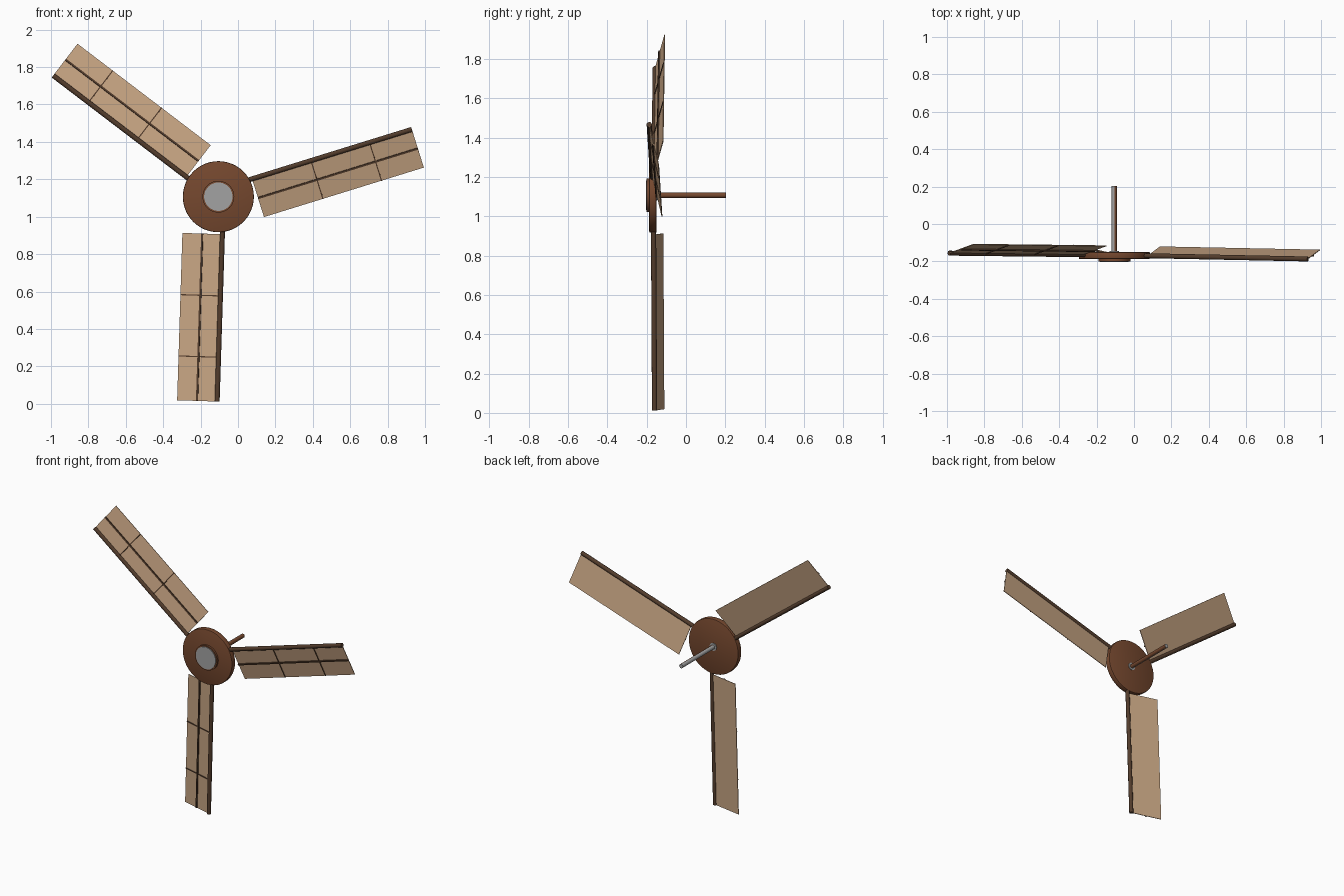
import bpy, bmesh, math
from mathutils import Matrix, Vector

if "Cube" in bpy.data.objects:
    bpy.data.objects.remove(bpy.data.objects["Cube"])

CX, CZ = -0.105, 1.107          # rotor axis


def material(name, rgb):
    m = bpy.data.materials.new(name)
    m.diffuse_color = (*rgb, 1)
    m.use_nodes = True
    m.node_tree.nodes["Principled BSDF"].inputs["Base Color"].default_value = m.diffuse_color
    return m


TAN = material("tan_cloth", (0.58, 0.38, 0.23))
DARK = material("dark_wood", (0.085, 0.045, 0.025))
BROWN = material("hub_wood", (0.18, 0.065, 0.028))
GREY = material("metal", (0.36, 0.36, 0.36))


def finish(bm, name, mats, smooth=False):
    me = bpy.data.meshes.new(name)
    bm.to_mesh(me)
    bm.free()
    ob = bpy.data.objects.new(name, me)
    bpy.context.collection.objects.link(ob)
    for m in mats:
        me.materials.append(m)
    if smooth:
        bpy.ops.object.select_all(action='DESELECT')
        ob.select_set(True)
        bpy.context.view_layer.objects.active = ob
        bpy.ops.object.shade_smooth_by_angle(angle=math.radians(35))
    return ob


def axle_disc(name, r, y0, y1, mat, sides=48, bevel=0.0):
    """Cylinder along y on the rotor axis."""
    bm = bmesh.new()
    bmesh.ops.create_cone(
        bm, cap_ends=True, segments=sides, radius1=r, radius2=r, depth=y1 - y0,
        matrix=Matrix.Translation((CX, (y0 + y1) / 2, CZ)) @ Matrix.Rotation(math.pi / 2, 4, 'X'))
    if bevel:
        rim = [e for e in bm.edges if abs(e.verts[0].co.y - e.verts[1].co.y) < 1e-5]
        bmesh.ops.bevel(bm, geom=rim, offset=bevel, segments=2, profile=0.5, affect='EDGES')
    return finish(bm, name, [mat], True)


def box(name, frame, x0, x1, y0, y1, z0, z1, mat):
    bm = bmesh.new()
    size = Matrix.Diagonal((x1 - x0, y1 - y0, z1 - z0, 1))
    mid = Matrix.Translation(((x0 + x1) / 2, (y0 + y1) / 2, (z0 + z1) / 2))
    bmesh.ops.create_cube(bm, size=1, matrix=frame @ mid @ size)
    return finish(bm, name, [mat])


# hub disc, front boss, inset metal plate and rear collar
axle_disc("hub_disc", 0.19, -0.187, -0.15, BROWN, bevel=0.005)
axle_disc("hub_boss", 0.085, -0.2, -0.186, BROWN)
axle_disc("boss_plate", 0.076, -0.204, -0.199, GREY)
axle_disc("rear_collar", 0.026, -0.152, -0.145, GREY, 24)

# shaft, worn to bare metal on one side
shaft = axle_disc("shaft", 0.014, -0.155, 0.204, GREY, 16)
shaft.data.materials.append(BROWN)
for p in shaft.data.polygons:
    if p.normal.x > 0.05:
        p.material_index = 1


def blade(i, angle, offset, tip_y):
    a = math.radians(angle)
    R0, R1, W = 0.2, 1.095, 0.219
    # local frame: x along the spar, y across the sail, z out of its back
    root_y = -0.166
    u = Vector((math.cos(a), (tip_y - root_y) / R1, math.sin(a))).normalized()
    chord = Vector((math.sin(a) * 0.214, 0.048, -math.cos(a) * 0.214))
    chord = (chord - u * chord.dot(u)).normalized()
    f = Matrix((u, chord, u.cross(chord))).transposed().to_4x4()
    f.translation = (CX - math.sin(a) * offset, root_y, CZ + math.cos(a) * offset)

    # round spar
    bm = bmesh.new()
    s0 = 0.15
    bmesh.ops.create_cone(
        bm, cap_ends=True, segments=12, radius1=0.0135, radius2=0.0135, depth=R1 - s0,
        matrix=f @ Matrix.Translation(((s0 + R1) / 2, 0, 0)) @ Matrix.Rotation(math.pi / 2, 4, 'Y'))
    finish(bm, f"blade_spar_{i}", [DARK], True)

    # thin sail panel with battens on the front
    box(f"sail_panel_{i}", f, R0, R1, 0, W, -0.002, 0.002, TAN)
    box(f"long_batten_{i}", f, R0, R1, W / 2 - 0.005, W / 2 + 0.005, -0.009, -0.001, DARK)
    for k, x in enumerate((0.53, 0.858)):
        box(f"cross_batten_{i}_{k}", f, x - 0.003, x + 0.003, 0.005, W, -0.006, -0.001, DARK)


# three blades, slightly uneven in spacing and lean
for i, spec in enumerate(((17.2, 0.038, -0.187), (142.7, 0.02, -0.156), (268.2, 0.028, -0.160))):
    blade(i, *spec)
